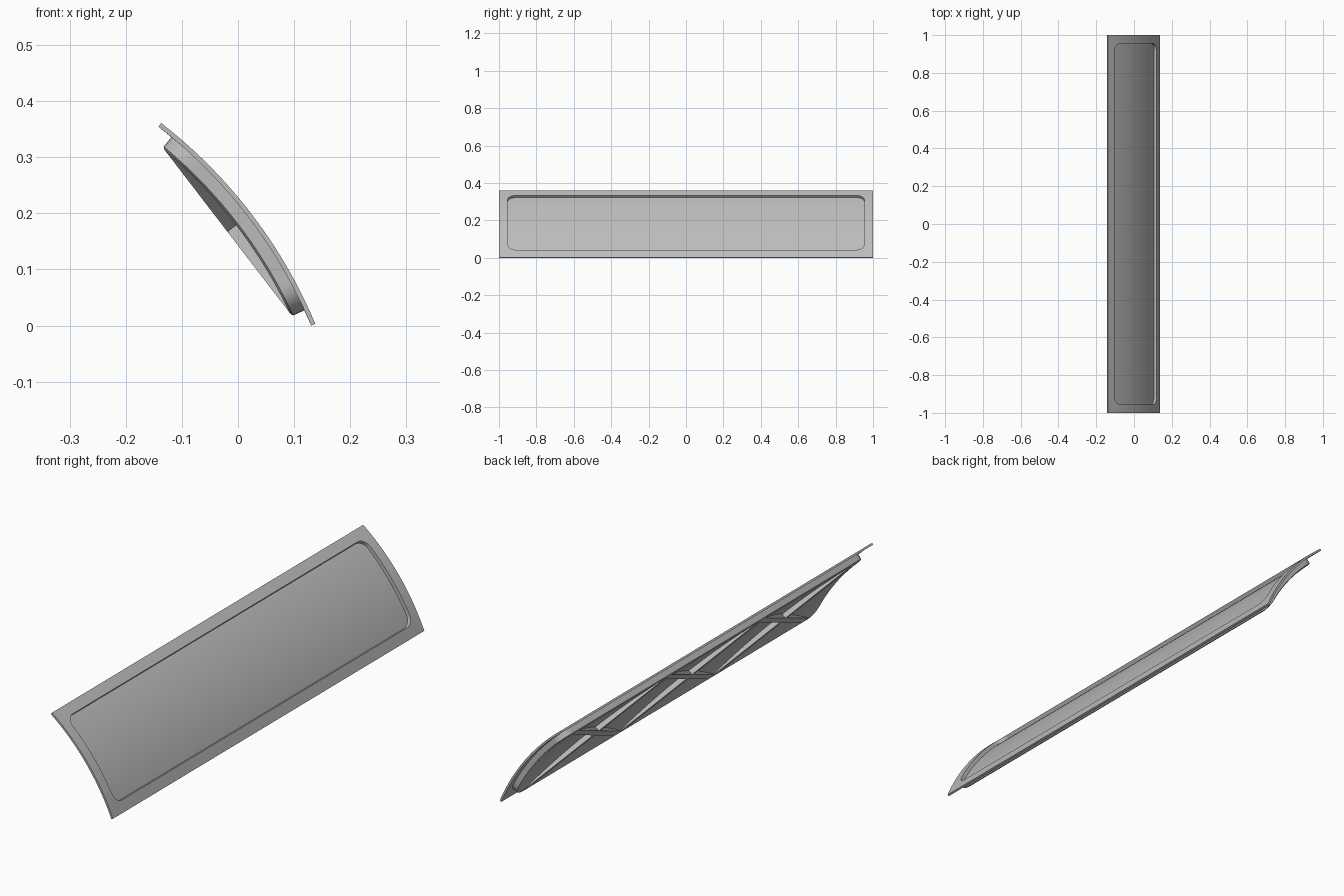
import bpy, bmesh, math
from mathutils import Vector

cube = bpy.data.objects.get("Cube")
if cube:
    bpy.data.objects.remove(cube)

RADIUS, SAG = 0.891, 0.029        # bend radius and rise of the outer skin
CORE_S, CORE_Y = 0.144, 0.915     # centres of the rounded corners
RIM_DEPTH = 0.034

grey = bpy.data.materials.new("panel_grey")
grey.use_nodes = True
grey.diffuse_color = (0.5, 0.5, 0.5, 1)
grey.node_tree.nodes["Principled BSDF"].inputs["Base Color"].default_value = (0.5, 0.5, 0.5, 1)


def place(u, y, h):
    """Chord coordinates to the tilted pose."""
    return Vector((0.0005 + u * 0.609 + h * 0.793, y, 0.182 - u * 0.793 + h * 0.609))


def bend(s, depth):
    """Arc length and depth below the outer skin to chord coordinates."""
    a = s / RADIUS
    return (RADIUS - depth) * math.sin(a), (RADIUS - depth) * math.cos(a) - RADIUS + SAG


def outline(grow_s, grow_y, square=False):
    """Rounded or square outline around the core; second half mirrors the first."""
    half = []
    for side, start in ((-1, 180), (1, 90)):
        for k in range(9):
            a = math.radians(start - k * 90 / 8)
            c, s = math.cos(a), math.sin(a)
            m = max(abs(c), abs(s)) if square else 1
            half.append((side * CORE_S + grow_s * c / m, CORE_Y + grow_y * s / m))
        if side < 0:
            half += [(CORE_S * (i / 8 - 1), CORE_Y + grow_y) for i in range(1, 16)]
    return half + [(s, -y) for s, y in reversed(half)]


def finish(bm, name):
    bmesh.ops.recalc_face_normals(bm, faces=bm.faces[:])
    mesh = bpy.data.meshes.new(name)
    bm.to_mesh(mesh)
    bm.free()
    mesh.materials.append(grey)
    ob = bpy.data.objects.new(name, mesh)
    bpy.context.collection.objects.link(ob)
    bpy.ops.object.select_all(action='DESELECT')
    ob.select_set(True)
    bpy.context.view_layer.objects.active = ob
    bpy.ops.object.shade_smooth_by_angle(angle=math.radians(25))
    return ob


# Curved panel: recessed face, flange around it and tray behind
bm = bmesh.new()
sections = [
    (outline(0.04, 0.04), 0.015),           # recess floor
    (outline(0.04, 0.04), 0),               # recess lip
    (outline(0.084, 0.085, True), 0),       # flange outside
    (outline(0.084, 0.085, True), 0.008),   # flange back
    (outline(0.054, 0.053), 0.008),         # tray wall
    (outline(0.054, 0.053), 0.03),
    (outline(0.048, 0.045), RIM_DEPTH),     # bevelled rim
]
rings = []
for pts, depth in sections:
    ring = []
    for s, y in pts:
        u, h = bend(s, depth)
        ring.append(bm.verts.new(place(u, y, h)))
    rings.append(ring)
n = len(rings[0])
for a, b in zip(rings, rings[1:]):
    for i in range(n):
        j = (i + 1) % n
        bm.faces.new((a[i], a[j], b[j], b[i]))
for ring in (rings[0], rings[-1]):          # ladders of long strips
    for i in range(n // 2 - 1):
        bm.faces.new((ring[i], ring[i + 1], ring[n - 2 - i], ring[n - 1 - i]))
finish(bm, "curved_panel")


# Diagonal stiffening ribs with a flat underside
def rib(name, y0, y1, width=0.024, steps=12):
    bm = bmesh.new()
    flat = bend(0.19, RIM_DEPTH)[1]
    rows = []
    for i in range(steps + 1):
        t = i / steps
        s = 0.19 * (2 * t - 1)
        y = y0 + (y1 - y0) * t
        u, top = bend(s, 0.03)
        rows.append([bm.verts.new(place(u, y + dy, h)) for dy, h in
                     ((-width, top), (width, top), (width, flat), (-width, flat))])
    for a, b in zip(rows, rows[1:]):
        for k in range(4):
            bm.faces.new((a[k], a[k - 1], b[k - 1], b[k]))
    bm.faces.new(rows[0])
    bm.faces.new(rows[-1])
    finish(bm, name)


BAYS, END = 3, 0.9
for i in range(BAYS):
    y0 = -END + 2 * END * i / BAYS
    y1 = y0 + 2 * END / BAYS
    rib(f"rib_rising_{i + 1}", y0, y1)
    rib(f"rib_falling_{i + 1}", y1, y0)
